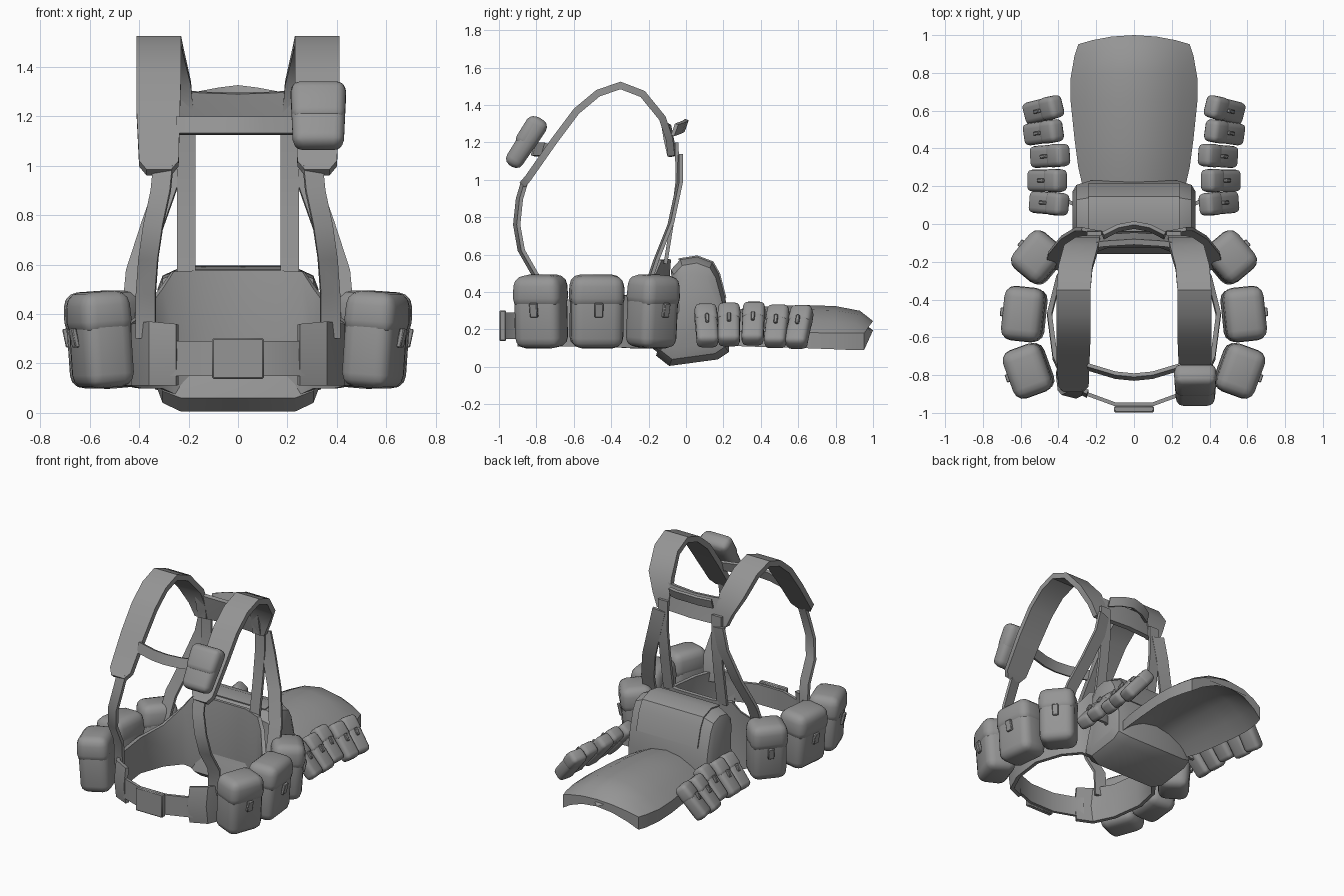
import bpy, bmesh, math
from mathutils import Matrix, Vector

cube = bpy.data.objects.get("Cube")
if cube:
    bpy.data.objects.remove(cube, do_unlink=True)

# One woven fabric colour
GREY = (0.3, 0.3, 0.3, 1)
fabric = bpy.data.materials.new("grey_fabric")
fabric.use_nodes = True
fabric.diffuse_color = GREY
bsdf = next(n for n in fabric.node_tree.nodes if n.type == 'BSDF_PRINCIPLED')
bsdf.inputs["Base Color"].default_value = GREY
bsdf.inputs["Roughness"].default_value = 0.8

MIRROR = Matrix.Scale(-1, 4, Vector((1, 0, 0)))
SIDES = (("left", Matrix()), ("right", MIRROR))


def finish(name, bm, matrix, angle=35):
    bm.transform(matrix)
    bmesh.ops.recalc_face_normals(bm, faces=bm.faces[:])
    mesh = bpy.data.meshes.new(name)
    bm.to_mesh(mesh)
    bm.free()
    mesh.materials.append(fabric)
    obj = bpy.data.objects.new(name, mesh)
    bpy.context.collection.objects.link(obj)
    bpy.ops.object.select_all(action='DESELECT')
    obj.select_set(True)
    bpy.context.view_layer.objects.active = obj
    bpy.ops.object.shade_smooth_by_angle(angle=math.radians(angle))


def loft(name, rows, thick=0, caps=False, matrix=Matrix()):
    """Skin rows of points; thicken sheets, or cap closed sections."""
    bm = bmesh.new()
    grid = [[bm.verts.new(p) for p in row] for row in rows]
    n = len(grid[0])
    for a, b in zip(grid, grid[1:]):
        for i in range(n if caps else n - 1):
            j = (i + 1) % n
            bm.faces.new((a[i], a[j], b[j], b[i]))
    if caps:
        bm.faces.new(grid[0])
        bm.faces.new(grid[-1])
    bmesh.ops.recalc_face_normals(bm, faces=bm.faces[:])
    if thick:
        bmesh.ops.solidify(bm, geom=bm.faces[:], thickness=thick)
    finish(name, bm, matrix)


def strap(name, path, width, across=(1, 0, 0), thick=0.02, matrix=Matrix()):
    side = Vector(across).normalized() * width / 2
    rows = [(Vector(p) - side, Vector(p) + side) for p in path]
    loft(name, rows, thick, matrix=matrix)


def box(name, size, matrix, bevel, top=1.0, bottom=1.0, segments=3):
    bm = bmesh.new()
    bmesh.ops.create_cube(bm, size=1)
    for v in bm.verts:
        k = top if v.co.z > 0 else bottom
        v.co = Vector((v.co.x * size[0] * k, v.co.y * size[1] * k, v.co.z * size[2]))
    bmesh.ops.bevel(bm, geom=bm.edges[:], offset=bevel, segments=segments,
                    profile=0.5, affect='EDGES')
    finish(name, bm, matrix, 40)


def place(x, y, z, turn=0, lean=0):
    return (Matrix.Translation((x, y, z)) @ Matrix.Rotation(math.radians(turn), 4, 'Z')
            @ Matrix.Rotation(math.radians(lean), 4, 'Y'))


# Padded belt: x, y, bottom, top from the front opening round to the spine
wing = [(.25, -.9, .11, .36), (.36, -.85, .11, .37), (.43, -.7, .11, .36),
        (.46, -.47, .11, .36), (.41, -.27, .1, .39), (.32, -.16, .1, .5),
        (.27, -.13, .08, .57), (.14, -.08, .05, .575)]
half = [((x, y, lo), (x, y - .02, (lo + hi) / 2), (x, y, hi)) for x, y, lo, hi in wing]
other = [[(-x, y, z) for x, y, z in row] for row in reversed(half)]
loft("padded_belt", half + other, 0.025)

# Narrow front belt and buckle
front = [(-.3, -.88), (-.25, -.91), (-.1, -.965), (.1, -.965), (.25, -.91), (.3, -.88)]
strap("front_belt", [(x, y, .22) for x, y in front], .14, (0, 0, 1))
box("buckle", (.21, .035, .165), place(0, -.98, .22), .006, segments=1)

# Rear pack: side profile swept across, pulled in at both ends
profile = [(-.16, .06), (-.09, .005), (.17, .04), (.23, .08), (.23, .25), (.21, .37),
           (.175, .5), (.14, .56), (.06, .59), (-.03, .575), (-.08, .52), (-.07, .3),
           (-.13, .17)]
mid = Vector((.04, .3))
rows = []
for x, k in ((-.325, .7), (-.305, .88), (-.23, 1), (.23, 1), (.305, .88), (.325, .7)):
    rows.append([(x, mid.x + (y - mid.x) * k, mid.y + (z - mid.y) * k) for y, z in profile])
loft("rear_pack", rows, caps=True)

# Pack lid: thin cover over the top and upper back
lid = [(-.04, .58), (.06, .596), (.146, .564), (.182, .5), (.216, .37)]
loft("pack_lid", [[(x, y, z) for y, z in lid] for x in (-.24, -.08, .08, .24)], .008)

# Thick arched tail flap: y, half width, crown, top of edge, bottom of edge
tail = [(.19, .27, .29, .19, .12), (.3, .295, .31, .19, .11), (.45, .315, .325, .19, .105),
        (.65, .335, .33, .185, .1), (.8, .335, .325, .18, .095), (.93, .315, .3, .18, .09),
        (1.0, .295, .245, .18, .09)]
ARC = (-1, -.75, -.4, 0, .4, .75, 1)
rows = []
for y, w, crown, edge, base in tail:
    row = []
    for t in ARC:
        row.append((w * t, y - .06 * t * t * max(0, y - .6) * 2, edge + (crown - edge) * (1 - t * t)))
    for t in reversed(ARC):
        row.append((w * t, y - .06 * t * t * max(0, y - .6) * 2,
                    base + (crown - .05 - base) * (1 - t * t)))
    rows.append(row)
loft("tail_flap", rows, caps=True)

# Shoulder pads: y, z, inner x, outer x
pad = [(-.89, .985, .27, .37), (-.86, 1.02, .24, .4), (-.72, 1.22, .235, .41),
       (-.6, 1.38, .23, .41), (-.48, 1.48, .23, .41), (-.35, 1.525, .23, .41),
       (-.22, 1.475, .22, .4), (-.11, 1.34, .19, .37), (-.07, 1.22, .18, .31),
       (-.06, 1.13, .18, .27)]
for side, m in SIDES:
    loft(side + "_shoulder_pad", [((a, y, z), (b, y, z)) for y, z, a, b in pad], .038, matrix=m)
    strap(side + "_front_strap", [(.305, -.87, 1.0), (.315, -.9, .9), (.345, -.915, .76),
                                  (.365, -.89, .62), (.375, -.81, .48), (.375, -.8, .3)],
          .08, (1, .25, 0), matrix=m)
    strap(side + "_rear_strap", [(.21, -.04, 1.2), (.21, -.035, 1.0), (.21, -.06, .8),
                                 (.21, -.1, .55)], .075, matrix=m)
    strap(side + "_rear_side_strap", [(.235, -.045, 1.13), (.27, -.045, .98), (.345, -.09, .77),
                                      (.41, -.17, .57), (.43, -.24, .36)],
          .09, (1, .2, .2), matrix=m)

# Yoke, drag handle and chest strap
loft("yoke", [((x, y + .02, 1.13), (x, y, 1.22), (x, y - .015, z)) for x, y, z in
              ((-.25, -.09, 1.31), (-.16, -.075, 1.3), (0, -.065, 1.295),
               (.16, -.075, 1.3), (.25, -.09, 1.31))], .03)
strap("drag_handle", [(-.16, -.07, 1.27), (-.08, -.03, 1.285), (0, -.015, 1.295),
                      (.08, -.03, 1.285), (.16, -.07, 1.27)], .065, (0, .35, 1))
strap("chest_strap", [(-.25, -.765, 1.165), (-.1, -.81, 1.165), (0, -.82, 1.165),
                      (.1, -.81, 1.165), (.25, -.765, 1.165)], .07, (0, .3, 1))

# Chest pouch on the left shoulder, lying along the slope of the pad
chest = place(.325, -.855, 1.2, -90, -33)
box("chest_pouch", (.115, .24, .3), chest, .04, top=.95, bottom=.85)
box("chest_pouch_lid", (.12, .225, .18), chest @ place(.004, 0, .055), .04, bottom=.95)


def pouch(name, size, matrix, bevel):
    """Rounded pouch with overlapping lid and fastening tab, outward along +x."""
    d, w, h = size
    box(name, size, matrix, bevel, top=.96, bottom=.96)
    box(name + "_lid", (d * 1.03, w * 1.02, h * .45), matrix @ place(.002, 0, h * .285),
        bevel, top=.94)
    box(name + "_tab", (.02, w * .16, h * .2), matrix @ place(d / 2 + .006, 0, h * .04, 0, 8),
        .004, segments=1)


# Three large belt pouches per side: x, y, turn, width
big = [("rear", .505, -.18, 40, .25), ("middle", .578, -.478, 6, .29),
       ("front", .555, -.775, -20, .27)]
# Five small pouches per side, tilted so their faces look up and out: x, y, z, turn
small = [(.45, .11, .22, 5), (.46, .23, .225, 0), (.445, .36, .23, -4),
         (.48, .485, .215, -8), (.48, .605, .212, -14)]
for side, m in SIDES:
    for label, x, y, turn, width in big:
        pouch(f"{side}_{label}_pouch", (.215, width, .385), m @ place(x, y, .295, turn, 4), .055)
    for i, (x, y, z, turn) in enumerate(small):
        pouch(f"{side}_small_pouch_{i + 1}", (.095, .122, .255),
              m @ place(x, y, z, turn, -40), .028)
    # Strap tying the small pouches to the pack
    strap(side + "_pouch_link", [(.28, .1, .22), (.35, .13, .22), (.42, .13, .22)],
          .06, (0, 0, 1), matrix=m)
